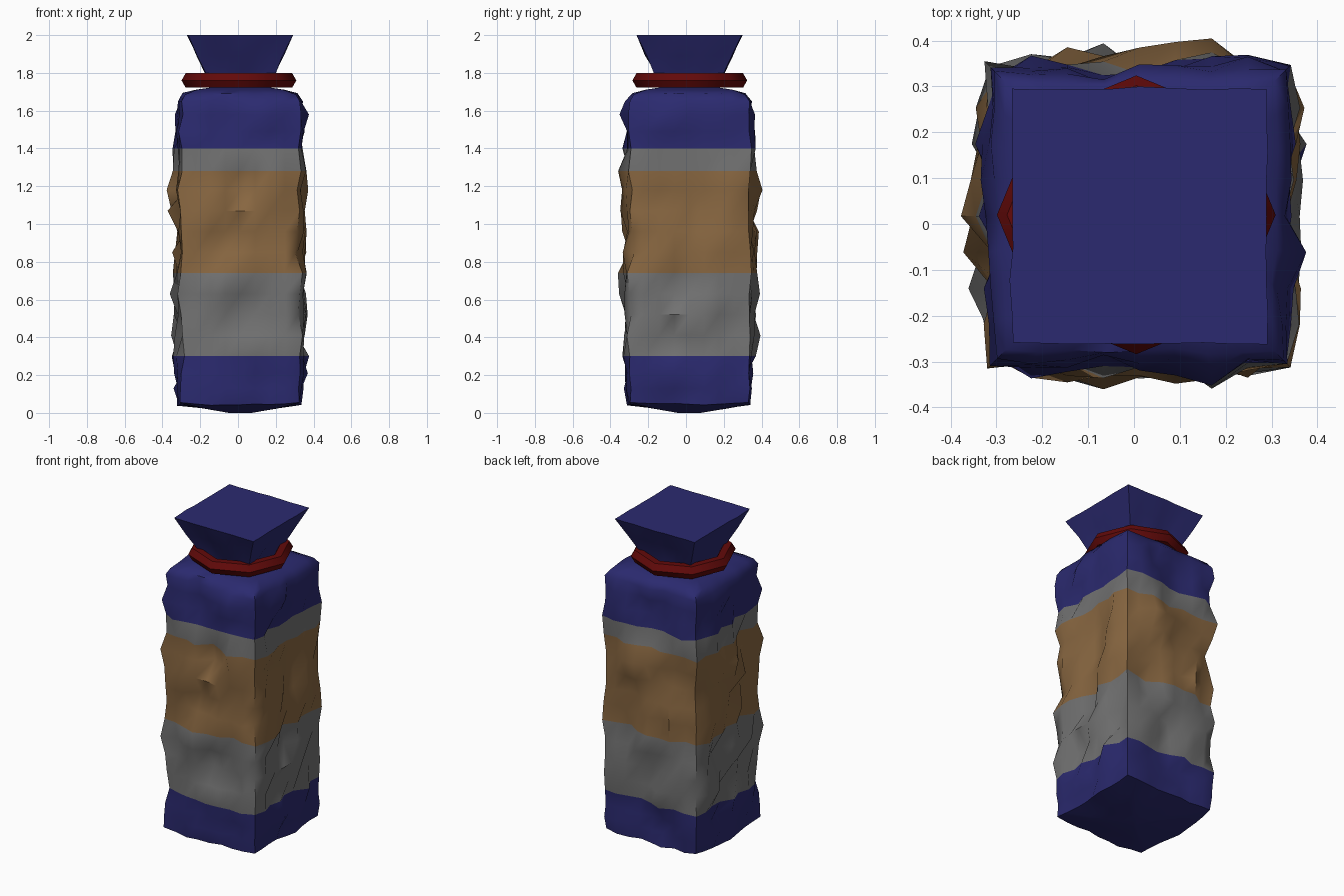
import bpy, bmesh, math
from mathutils import Vector, noise

cube = bpy.data.objects.get("Cube")
if cube:
    bpy.data.objects.remove(cube)


def material(name, rgb):
    m = bpy.data.materials.new(name)
    m.use_nodes = True
    m.diffuse_color = (*rgb, 1)
    m.node_tree.nodes["Principled BSDF"].inputs["Base Color"].default_value = (*rgb, 1)
    return m


blue = material("navy_blue", (0.024, 0.023, 0.16))
grey = material("silver_grey", (0.17, 0.17, 0.17))
tan = material("tan_brown", (0.25, 0.136, 0.053))
red = material("dark_red", (0.125, 0.003, 0.003))

SIDE = 8                       # segments along each side of the square
CENTRE = Vector((0.012, 0.017, 0))


def square_ring(bm, z, half, bulge, rough, lift=0):
    """Square loop with crumpled sides; corners only shift a little."""
    verts = []
    for side in range(4):
        turn = side * math.pi / 2
        normal = Vector((math.sin(turn), -math.cos(turn), 0))
        along = Vector((math.cos(turn), math.sin(turn), 0))
        for i in range(SIDE):
            t = 2 * i / SIDE - 1
            envelope = min(1, 2.5 * (1 - abs(t)))
            p = normal * half + along * half * t
            n = noise.noise(Vector((p.x * 8, p.y * 8, z * 8)) + Vector((3.3, 5.7, side * 9)))
            if i == 0:
                p += (normal - along) * rough * 0.5 * n
            p += normal * envelope * (bulge + rough * n)
            p.z = z + lift * envelope * (1 + n)
            verts.append(bm.verts.new(p + CENTRE))
    return verts


def loft(name, rows, materials, pick=lambda z: 0):
    bm = bmesh.new()
    rings = [square_ring(bm, *row) for row in rows]
    for a, b in zip(rings, rings[1:]):
        for i in range(len(a)):
            j = (i + 1) % len(a)
            bm.faces.new((a[i], a[j], b[j], b[i]))
    bm.faces.new(rings[0][::-1])
    bm.faces.new(rings[-1])
    bm.normal_update()
    for f in bm.faces:
        f.material_index = pick(f.calc_center_median().z)
    mesh = bpy.data.meshes.new(name)
    bm.to_mesh(mesh)
    bm.free()
    obj = bpy.data.objects.new(name, mesh)
    bpy.context.collection.objects.link(obj)
    for m in materials:
        mesh.materials.append(m)
    smooth(obj, 50)


def smooth(obj, degrees):
    bpy.ops.object.select_all(action="DESELECT")
    obj.select_set(True)
    bpy.context.view_layer.objects.active = obj
    bpy.ops.object.shade_smooth_by_angle(angle=math.radians(degrees))


def band(z):
    if z < 0.30 or z > 1.40:
        return 0
    return 2 if 0.74 < z < 1.28 else 1


# Sack body: sagging base, crumpled striped walls, sloping shoulder
levels = [0.13, 0.21, 0.30, 0.41, 0.52, 0.63, 0.74, 0.85, 0.96, 1.07,
          1.18, 1.28, 1.40, 1.49, 1.58]
rows = [(0.0, 0.06, 0, 0), (0.025, 0.2, 0, 0.02), (0.055, 0.31, 0.005, 0.03, -0.01)]
for z in levels:
    middle = math.sin(math.pi * z / 1.7)
    rows.append((z, 0.315, 0.008 + 0.01 * middle, 0.06 + 0.04 * middle))
rows += [(1.65, 0.315, 0.002, 0.04), (1.685, 0.295, 0, 0.02, 0.006),
         (1.71, 0.23, 0, 0.02), (1.725, 0.14, 0, 0)]
loft("sack_body", rows, [blue, grey, tan], band)

# Gathered neck opening into a flared top
loft("flared_top", [(1.71, 0.15, 0, 0.02), (1.79, 0.178, 0, 0.025),
                    (1.89, 0.225, 0, 0.02), (2.0, 0.278, 0, 0.01)], [blue])

# Tie around the neck
bpy.ops.mesh.primitive_torus_add(major_segments=8, minor_segments=6, major_radius=0.26,
                                 minor_radius=0.044, location=(0.005, 0.02, 1.76))
tie = bpy.context.object
tie.name = "neck_tie"
tie.data.materials.append(red)
smooth(tie, 46)
